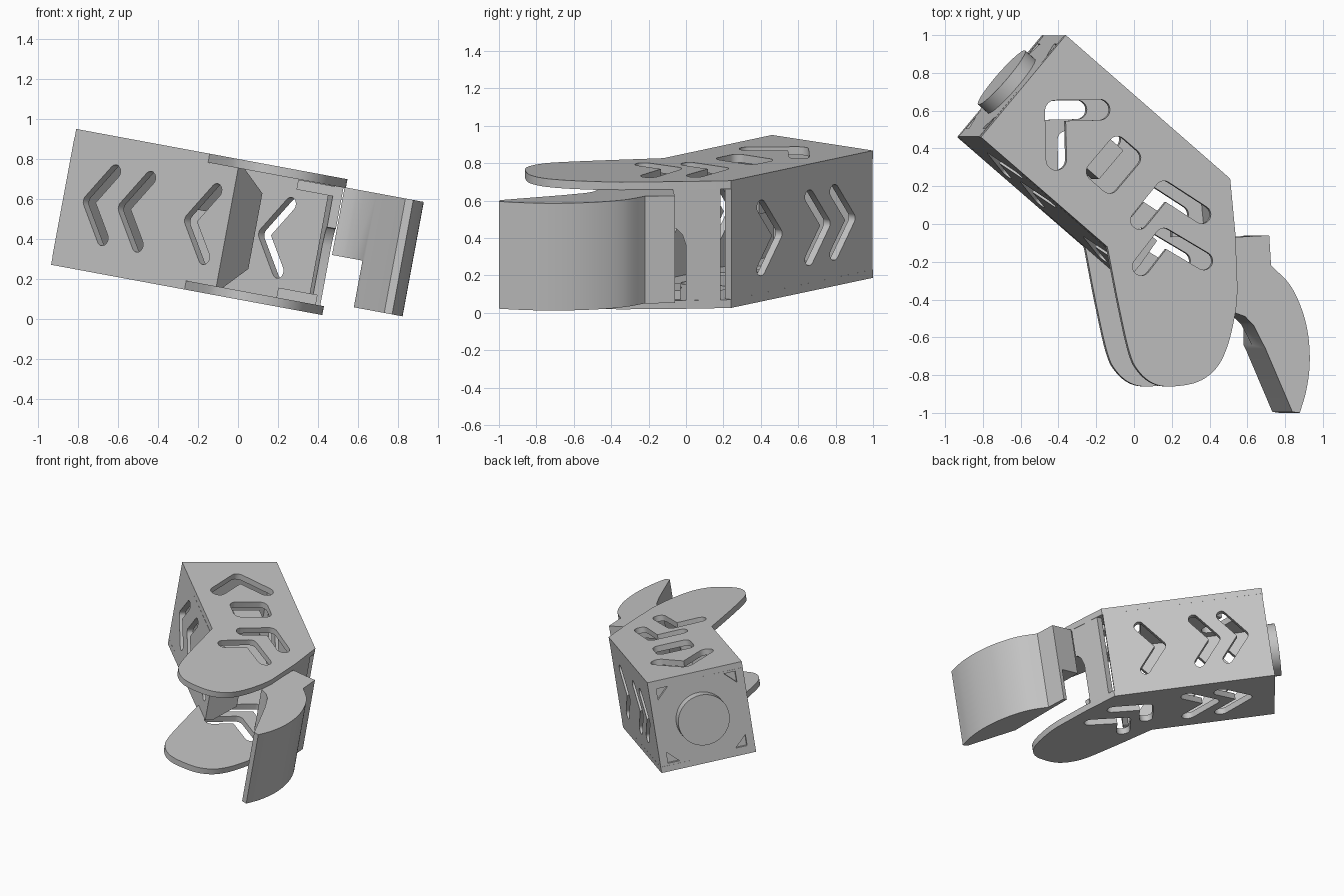
import bpy, bmesh, math
from mathutils import Matrix, Vector

if "Cube" in bpy.data.objects:
    bpy.data.objects.remove(bpy.data.objects["Cube"])

grey = bpy.data.materials.new("plain grey")
grey.use_nodes = True
COLOR = (0.55, 0.55, 0.55, 1)
grey.diffuse_color = COLOR
grey.node_tree.nodes["Principled BSDF"].inputs["Base Color"].default_value = COLOR

# Whole assembly leans sideways; the box is turned about its own upright axis
TILT = Matrix.Rotation(math.radians(10.5), 4, 'Y')
FWD = Vector((0.759, -0.651, 0)).normalized()
SIDE = Vector((-FWD.y, FWD.x, 0))
UP = Vector((0, 0, 1))
BACK = Vector((-0.7415, 0.73, 0))


def frame(x, y, origin):
    m = Matrix((x, y, x.cross(y))).transposed().to_4x4()
    m.translation = origin
    return TILT @ m


FLAT = TILT                          # x, y, height
WALL = frame(FWD, UP, BACK)          # length, height, outward to the right
CROSS = frame(SIDE, UP, BACK)        # width, height, length
HALF, LOW, HIGH, T = 0.353, 0.095, 0.787, 0.045
MID = (LOW + HIGH) / 2


def prism(name, pts, z0, z1, m):
    bm = bmesh.new()
    face = bm.faces.new([bm.verts.new((x, y, z0)) for x, y in pts])
    top = bmesh.ops.extrude_face_region(bm, geom=[face])["geom"]
    bmesh.ops.translate(bm, vec=(0, 0, z1 - z0),
                        verts=[v for v in top if isinstance(v, bmesh.types.BMVert)])
    bmesh.ops.recalc_face_normals(bm, faces=bm.faces)
    me = bpy.data.meshes.new(name)
    bm.to_mesh(me)
    bm.free()
    me.materials.append(grey)
    ob = bpy.data.objects.new(name, me)
    bpy.context.collection.objects.link(ob)
    ob.matrix_world = m
    return ob


def rect(x0, x1, y0, y1):
    return [(x0, y0), (x1, y0), (x1, y1), (x0, y1)]


def capsule(a, b, r, n=10):
    ang = math.atan2(b[1] - a[1], b[0] - a[0])
    pts = []
    for c, start in ((b, ang - math.pi / 2), (a, ang + math.pi / 2)):
        pts += [(c[0] + r * math.cos(start + math.pi * i / n),
                 c[1] + r * math.sin(start + math.pi * i / n)) for i in range(n + 1)]
    return pts


def chevron(a, b, c, r):
    return [capsule(a, b, r), capsule(b, c, r)]


def smooth_path(p, steps=5):
    # Catmull-Rom curve through the points
    p = [Vector(q) for q in p]
    ext = [2 * p[0] - p[1]] + p + [2 * p[-1] - p[-2]]
    out = []
    for i in range(1, len(ext) - 2):
        a, b, c, d = ext[i - 1:i + 3]
        for k in range(steps):
            t = k / steps
            out.append(0.5 * (2 * b + (c - a) * t + (2 * a - 5 * b + 4 * c - d) * t * t
                              + (3 * b - a - 3 * c + d) * t ** 3))
    return [tuple(v) for v in out + [p[-1]]]


def cut(ob, shapes, z0, z1, m):
    cutters = []
    for s in shapes:
        c = prism("cutter", s, z0, z1, m)
        c.hide_render = True
        mod = ob.modifiers.new("cut", 'BOOLEAN')
        mod.operation, mod.solver, mod.object = 'DIFFERENCE', 'EXACT', c
        cutters.append(c)
    bpy.context.view_layer.update()
    dg = bpy.context.evaluated_depsgraph_get()
    me = bpy.data.meshes.new_from_object(ob.evaluated_get(dg))
    ob.modifiers.clear()
    ob.data = me
    for c in cutters:
        bpy.data.objects.remove(c)


def shade(ob):
    bpy.ops.object.select_all(action='DESELECT')
    bpy.context.view_layer.objects.active = ob
    ob.select_set(True)
    bpy.ops.object.shade_smooth_by_angle(angle=math.radians(30))


# Top and bottom plates, each ending in a rounded fixed finger
finger = smooth_path([(-0.285, -0.14), (-0.23, -0.42), (-0.17, -0.68), (-0.12, -0.78),
                      (-0.04, -0.845), (0.06, -0.86), (0.2, -0.835), (0.3, -0.76),
                      (0.36, -0.64), (0.4, -0.47), (0.412, -0.35)])
outline = [(-0.97, 0.46), (-0.29, -0.12)] + finger + [(0.4, -0.05), (0.372, 0.24), (-0.513, 1.0)]
rear_slot = [(-0.564, 0.34), (-0.57, 0.6), (-0.33, 0.605)]
front_slots = (chevron((-0.116, 0.02), (0.016, 0.18), (0.22, 0.05), 0.048)
               + chevron((-0.106, -0.225), (0.016, -0.07), (0.23, -0.195), 0.048))


def window():
    c = BACK + FWD * 0.64
    pts = []
    for w, l, a in ((0.09, 0.05, 0), (-0.09, 0.05, 1), (-0.09, -0.05, 2), (0.09, -0.05, 3)):
        for i in range(7):
            t = (a + i / 6) * math.pi / 2
            q = c + SIDE * (w + 0.05 * math.cos(t)) + FWD * (l + 0.05 * math.sin(t))
            pts.append((q.x, q.y))
    return pts


top = prism("top_plate", outline, HIGH - T, HIGH, FLAT)
cut(top, chevron(*rear_slot, 0.055) + [window()] + front_slots, HIGH - 0.2, HIGH + 0.1, FLAT)
bottom = prism("bottom_plate", outline, LOW, LOW + T, FLAT)
second = [(x + FWD.x * 0.24, y + FWD.y * 0.24) for x, y in rear_slot]
cut(bottom, chevron(*rear_slot, 0.05) + chevron(*second, 0.05) + front_slots,
    LOW - 0.1, LOW + 0.2, FLAT)

# Box side walls with three chevron slots each
for name, z, end, apexes in (("right_wall", HALF - T, 1.1, (0.17, 0.405, 0.85)),
                             ("left_wall", -HALF, 1.16, (0.18, 0.385, 0.78))):
    wall = prism(name, rect(0, end, LOW + T, HIGH - T), z, z + T, WALL)
    slots = []
    for a in apexes:
        slots += chevron((a + 0.135, MID + 0.17), (a, MID), (a + 0.135, MID - 0.17), 0.036)
    cut(wall, slots, z - 0.1, z + T + 0.1, WALL)

# Back panel with triangular corner cuts and a round boss
back = prism("back_panel", rect(T - HALF, HALF - T, LOW + T, HIGH - T), 0, T, CROSS)
corners = []
for sx in (-1, 1):
    for sy in (-1, 1):
        corners.append([(sx * 0.295, MID + sy * 0.285), (sx * 0.21, MID + sy * 0.285),
                        (sx * 0.295, MID + sy * 0.2)])
cut(back, corners, -0.1, 0.02, CROSS)
boss = [(0.19 * math.cos(i * math.pi / 24), MID + 0.19 * math.sin(i * math.pi / 24))
        for i in range(48)]
prism("rear_boss", boss, -0.07, 0.01, CROSS)

# Chamfered front bracket, inner block and flanges
prism("front_bracket", [(-0.345, LOW + T), (-0.345, HIGH - T), (-0.3, HIGH - T),
                        (-0.135, 0.64), (-0.135, 0.255), (-0.3, LOW + T)], 1.06, 1.1, CROSS)
prism("inner_block", rect(-0.1, 0.1, 0.5, 0.72), 0.54, 0.64, CROSS)
for name, z in (("upper_flange", 0.69), ("lower_flange", LOW + T)):
    prism(name, rect(0.17, 0.37, -0.07, -0.03), z, z + 0.05, FLAT)

# Side panel carrying the hinge, notched at its lower front
panel = prism("hinge_panel", [(0.375, 0.185), (0.4, -0.07), (0.355, -0.07), (0.33, 0.185)],
              LOW + T, HIGH - T, FLAT)
cut(panel, [[(-0.12, 0.1), (0.0, 0.1), (0.0, 0.44), (-0.02, 0.5), (-0.05, 0.53), (-0.12, 0.54)]],
    0.2, 0.6, TILT @ Matrix(((0, 0, 1, 0), (1, 0, 0, 0), (0, 1, 0, 0), (0, 0, 0, 1))))

# Moving claw, stepped away on its lower inner side
outer = smooth_path([(0.755, -1.0), (0.79, -0.88), (0.808, -0.74), (0.8, -0.59),
                     (0.765, -0.45), (0.7, -0.32), (0.6, -0.22)])
claw = prism("moving_claw", [(0.405, -0.07), (0.405, -0.47), (0.46, -0.49), (0.505, -0.535),
                             (0.57, -0.66), (0.715, -0.995)] + outer + [(0.59, -0.06)],
             0.162, 0.745, FLAT)
cut(claw, [rect(0.2, 0.56, -1.2, 0.1)], 0.0, 0.4, FLAT)

for ob in list(bpy.context.collection.objects):
    if ob.type == 'MESH' and ob.data.materials and ob.data.materials[0] == grey:
        shade(ob)
